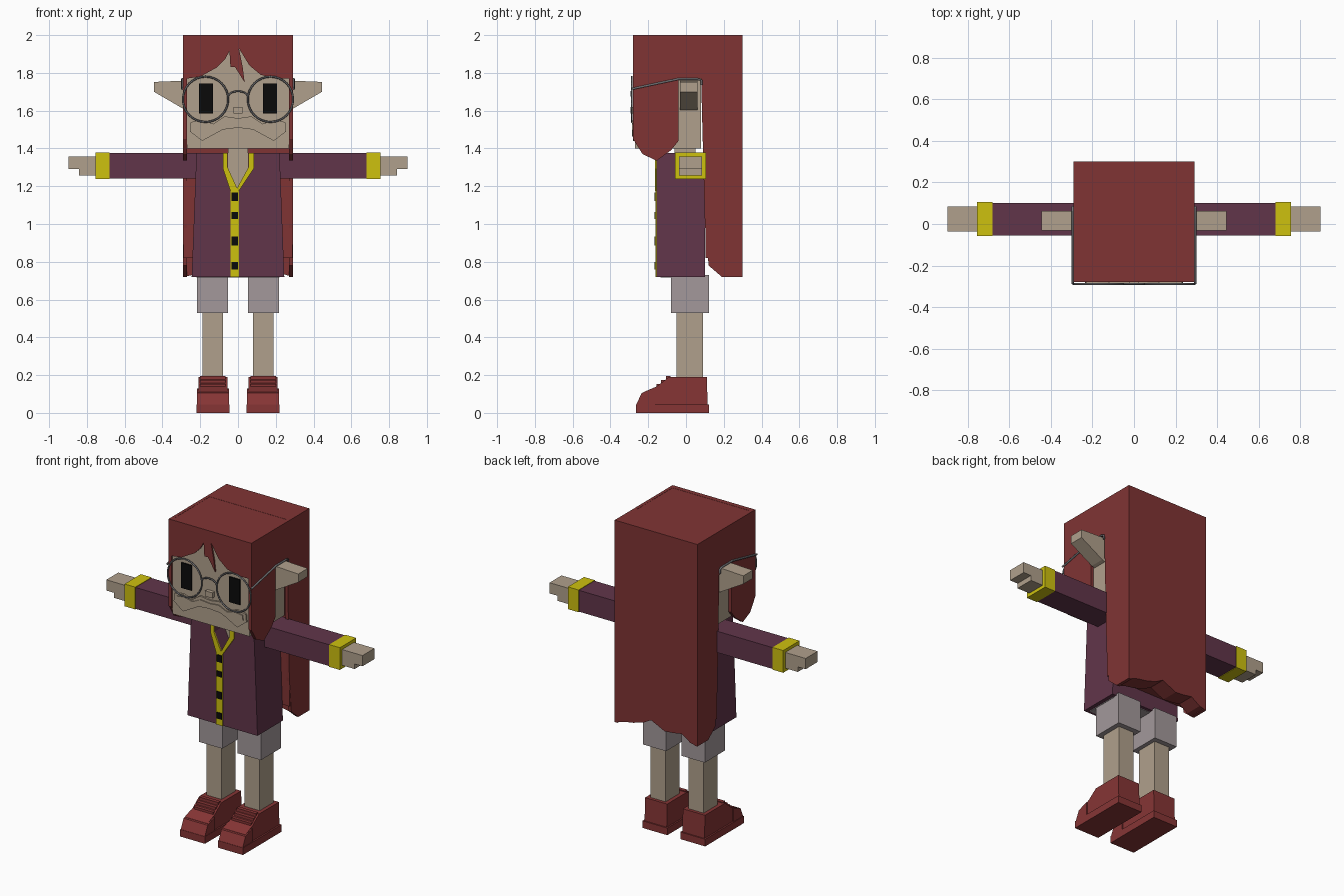
import bpy, bmesh, math
from mathutils import Vector

if "Cube" in bpy.data.objects:
    bpy.data.objects.remove(bpy.data.objects["Cube"])


def material(name, r, g, b):
    lin = [(c / 255 / 12.92 if c < 11 else ((c / 255 + 0.055) / 1.055) ** 2.4) for c in (r, g, b)]
    m = bpy.data.materials.new(name)
    m.use_nodes = True
    m.diffuse_color = (*lin, 1)
    m.node_tree.nodes["Principled BSDF"].inputs["Base Color"].default_value = (*lin, 1)
    return m


HAIR = material("hair red", 128, 52, 52)
SHOE = material("shoe red", 134, 53, 53)
SKIN = material("skin", 176, 160, 140)
COAT = material("coat purple", 97, 53, 74)
GOLD = material("trim yellow", 206, 193, 15)
CLOTH = material("shorts grey", 163, 153, 155)
BLACK = material("black", 10, 10, 10)
WIRE = material("wire grey", 112, 112, 115)


def prism(name, pts, axis, lo, hi, mat):
    """Extrude a closed 2D outline along one axis."""
    def place(p, d):
        return {"x": (d, p[0], p[1]), "y": (p[0], d, p[1]), "z": (p[0], p[1], d)}[axis]
    bm = bmesh.new()
    a = [bm.verts.new(place(p, lo)) for p in pts]
    b = [bm.verts.new(place(p, hi)) for p in pts]
    bm.faces.new(a)
    bm.faces.new(b)
    for i in range(len(pts)):
        j = (i + 1) % len(pts)
        bm.faces.new((a[i], a[j], b[j], b[i]))
    bmesh.ops.recalc_face_normals(bm, faces=bm.faces)
    me = bpy.data.meshes.new(name)
    bm.to_mesh(me)
    bm.free()
    me.materials.append(mat)
    ob = bpy.data.objects.new(name, me)
    bpy.context.collection.objects.link(ob)
    return ob


def box(name, x, y, z, mat):
    return prism(name, [(x[0], z[0]), (x[1], z[0]), (x[1], z[1]), (x[0], z[1])], "y", *y, mat)


def flip(pts, s):
    return [(p[0] * s, p[1]) for p in pts]


def wire(name, pts, radius=0.006):
    cu = bpy.data.curves.new(name, "CURVE")
    cu.dimensions = "3D"
    cu.bevel_depth = radius
    cu.bevel_resolution = 1
    cu.use_fill_caps = True
    sp = cu.splines.new("POLY")
    sp.points.add(len(pts) - 1)
    for p, co in zip(sp.points, pts):
        p.co = (*co, 1)
    cu.materials.append(WIRE)
    ob = bpy.data.objects.new(name, cu)
    bpy.context.collection.objects.link(ob)
    bpy.ops.object.select_all(action="DESELECT")
    ob.select_set(True)
    bpy.context.view_layer.objects.active = ob
    bpy.ops.object.convert(target="MESH")


# Head, neck, nose
box("head", (-0.27, 0.27), (-0.27, 0.08), (1.4, 1.96), SKIN)
box("neck", (-0.052, 0.052), (-0.06, 0.05), (1.15, 1.41), SKIN)
box("nose", (-0.025, 0.025), (-0.293, -0.27), (1.585, 1.62), SKIN)

# Moustache: two stacked plates
whisker = [(0.07, 1.57), (0.13, 1.53), (0.19, 1.55), (0.25, 1.54), (0.255, 1.49), (0.19, 1.44), (0.08, 1.5)]
outline = [(0, 1.56)] + whisker + [(0, 1.51)] + flip(whisker[::-1], -1)
prism("moustache", outline, "y", -0.28, -0.27, SKIN)
inner = [(x * 0.92, 1.51 + (z - 1.51) * 0.65) for x, z in outline]
prism("moustache_ridge", inner, "y", -0.286, -0.28, SKIN)

# Hair: cap, fringe, back slab with ragged hem
box("hair_cap", (-0.288, 0.288), (-0.25, 0.298), (1.77, 1.999), HAIR)
fringe = [(-0.27, 1.77), (-0.2, 1.78), (-0.11, 1.83), (-0.07, 1.87), (-0.045, 1.915), (-0.04, 1.83),
          (0.035, 1.75), (0.025, 1.83), (0.005, 1.93), (0.06, 1.84), (0.12, 1.79), (0.2, 1.77), (0.27, 1.77)]
fringe.insert(6, (-0.015, 1.83))
prism("hair_fringe", [(-0.29, 2), (-0.29, 1.77)] + fringe + [(0.29, 1.77), (0.29, 2)], "y", -0.28, -0.25, HAIR)
hem = [(-0.29, 0.72), (-0.24, 0.73), (-0.18, 0.77), (-0.12, 0.76), (-0.06, 0.755), (0.035, 0.8),
       (0.09, 0.77), (0.16, 0.75), (0.22, 0.74), (0.29, 0.72)]
prism("hair_hem", hem + [(0.29, 0.85), (-0.29, 0.85)], "y", 0.19, 0.3, HAIR)
box("hair_back", (-0.288, 0.288), (0.102, 0.3), (0.82, 2.0), HAIR)

# Hair sides with the ear gap and hanging front lock
side = [(-0.28, 2), (-0.28, 1.45), (-0.23, 1.37), (-0.155, 1.335), (-0.08, 1.39), (-0.04, 1.44),
        (-0.04, 1.77), (0.08, 1.77), (0.1, 1.0), (0.12, 0.78), (0.19, 0.72), (0.3, 0.72), (0.3, 2)]

# Coat: full back half, front half with a V opening
hem_l, hem_r = (-0.245, 0.72), (0.245, 0.72)
vee = [(0.055, 1.375), (0.055, 1.3), (-0.005, 1.19), (-0.055, 1.3), (-0.055, 1.375)]
prism("coat_back", [hem_l, hem_r, (0.22, 1.375), (-0.22, 1.375)], "y", -0.06, 0.1, COAT)
prism("coat_front", [hem_l, hem_r, (0.22, 1.375)] + vee + [(-0.22, 1.375)], "y", -0.155, -0.06, COAT)
box("coat_lining", (-0.22, 0.22), (-0.135, 0.08), (0.716, 0.74), CLOTH)

# Yellow collar and button strip
prism("collar", [(0.085, 1.375), (0.085, 1.295), (0.005, 1.175), (-0.04, 1.175), (-0.08, 1.295), (-0.08, 1.375),
                 *vee[::-1]], "y", -0.163, -0.15, GOLD)
box("button_strip", (-0.04, 0.005), (-0.162, -0.15), (0.72, 1.18), GOLD)
for z, h in ((1.143, 0.045), (1.045, 0.035), (0.91, 0.045), (0.78, 0.04)):
    box("button", (-0.034, 0.0), (-0.166, -0.16), (z - h / 2, z + h / 2), BLACK)

# Shoe outline seen from the side
upper = [(-0.25, 0.03), (-0.25, 0.06), (-0.225, 0.11), (-0.155, 0.14), (-0.09, 0.19), (0.11, 0.19), (0.115, 0.03)]

for s, tag in ((1, "left"), (-1, "right")):
    def span(a, b):
        return tuple(sorted((a * s, b * s)))

    prism(tag + "_hair_side", side, "x", *span(0.27, 0.29), HAIR)
    prism(tag + "_ear", flip([(0.26, 1.76), (0.445, 1.752), (0.445, 1.7), (0.29, 1.61), (0.26, 1.6)], s),
          "y", -0.032, 0.062, SKIN)
    box(tag + "_eye", span(0.132, 0.206), (-0.278, -0.269), (1.585, 1.745), BLACK)

    # Glasses
    bpy.ops.mesh.primitive_torus_add(major_radius=0.12, minor_radius=0.005, major_segments=32, minor_segments=6,
                                     location=(0.172 * s, -0.288, 1.66), rotation=(math.pi / 2, 0, 0))
    rim = bpy.context.object
    rim.name = tag + "_rim"
    rim.data.materials.append(WIRE)
    bpy.ops.object.shade_smooth()
    wire(tag + "_temple", [Vector((0.295 * s, y, z)) for y, z in
                           ((-0.288, 1.715), (-0.04, 1.768), (0.06, 1.768), (0.082, 1.76), (0.082, 1.735))])

    # Arm
    box(tag + "_sleeve", span(0.15, 0.68), (-0.055, 0.102), (1.24, 1.375), COAT)
    box(tag + "_cuff", span(0.68, 0.755), (-0.058, 0.105), (1.237, 1.378), GOLD)
    prism(tag + "_hand", flip([(0.74, 1.258), (0.843, 1.258), (0.843, 1.29), (0.898, 1.29), (0.898, 1.358),
                               (0.74, 1.358)], s), "y", -0.036, 0.084, SKIN)

    # Leg
    box(tag + "_shorts", span(0.054, 0.217), (-0.08, 0.122), (0.53, 0.73), CLOTH)
    box(tag + "_leg", span(0.08, 0.187), (-0.05, 0.09), (0.17, 0.55), SKIN)

    # Shoe with sole and laces
    box(tag + "_sole", span(0.046, 0.22), (-0.265, 0.122), (0, 0.045), SHOE)
    prism(tag + "_toe", [(-0.265, 0.04), (-0.235, 0.105), (-0.165, 0.13), (-0.165, 0.04)], "x",
          *span(0.048, 0.217), SHOE)
    prism(tag + "_shoe", upper, "x", *span(0.055, 0.21), SHOE)
    for y, z in ((-0.145, 0.145), (-0.12, 0.166), (-0.095, 0.187)):
        box(tag + "_lace", span(0.065, 0.2), (y - 0.012, y + 0.012), (z - 0.012, z + 0.009), SHOE)

# Bridge of the glasses
wire("bridge", [(0.052 * math.cos(t), -0.288, 1.675 + 0.028 * math.sin(t))
                for t in [math.pi * i / 8 for i in range(9)]], 0.005)
